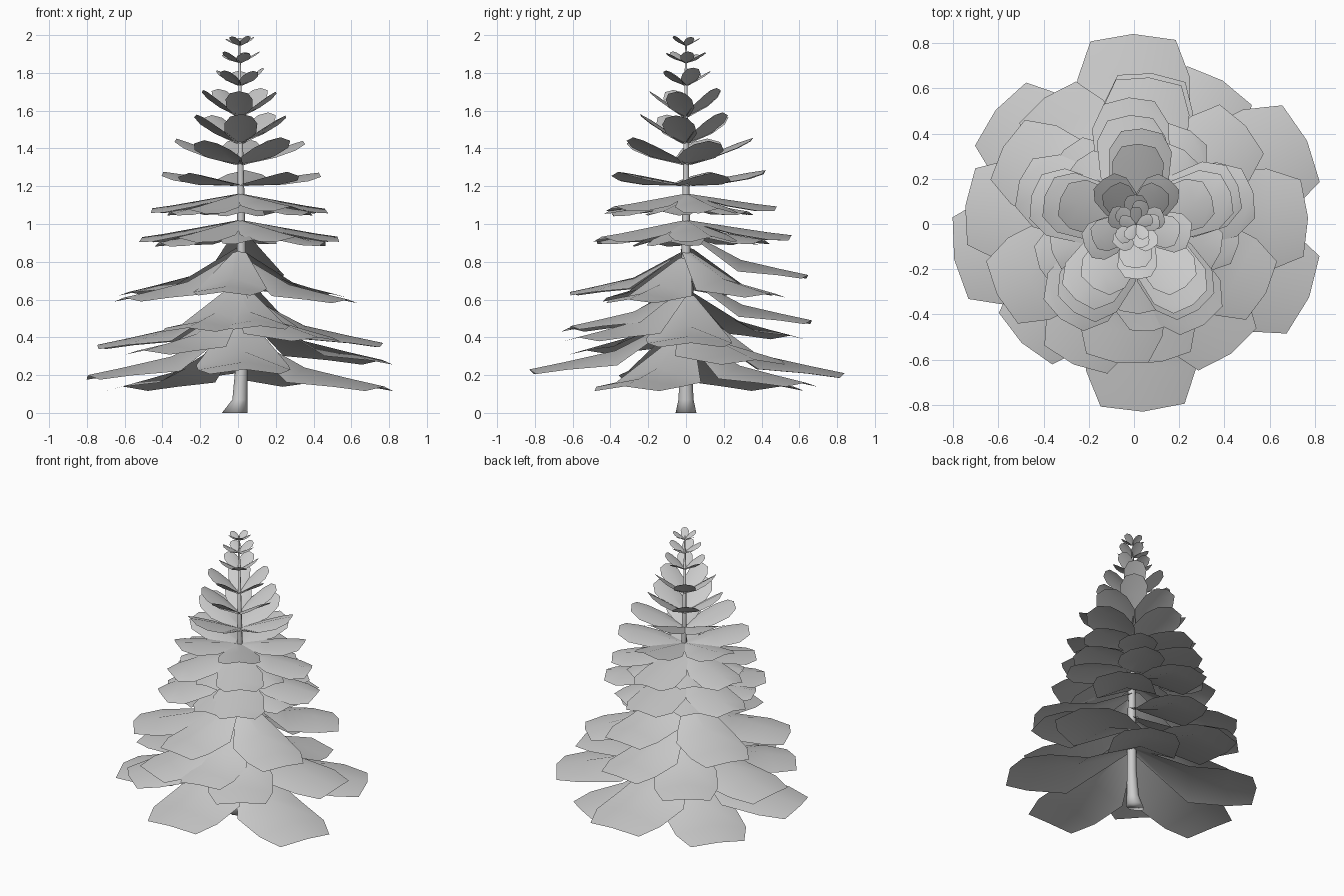
import bpy, bmesh, math, random

if "Cube" in bpy.data.objects:
    bpy.data.objects.remove(bpy.data.objects["Cube"])
random.seed(4)


def make_object(name, bm):
    for f in bm.faces:
        f.smooth = True
    mesh = bpy.data.meshes.new(name)
    bm.to_mesh(mesh)
    bm.free()
    obj = bpy.data.objects.new(name, mesh)
    bpy.context.collection.objects.link(obj)
    return obj


# Trunk: tapered octagon with a root flare
def trunk():
    bm = bmesh.new()
    rings = []
    for z, r, dx in [(0, .055, -.005), (.07, .04, .01), (.25, .032, .019),
                     (.8, .025, .019), (1.3, .016, .014), (1.97, .004, .008)]:
        rings.append([bm.verts.new((dx + r * math.cos(i * math.pi / 4),
                                    r * math.sin(i * math.pi / 4), z)) for i in range(8)])
    rings[0][4].co.x = -.085
    bm.faces.new(rings[0][::-1])
    bm.faces.new(rings[-1])
    for a, b in zip(rings, rings[1:]):
        for i in range(8):
            bm.faces.new((a[i], a[(i + 1) % 8], b[(i + 1) % 8], b[i]))
    make_object("trunk", bm)


# One bough: a folded card, narrow at the trunk, broad and blunt at the tip
def bough(bm, angle, radius, tip_z, base_z, half_width):
    a = math.radians(angle)
    drop = base_z - tip_z
    # length fraction, share of drop, width fraction, edge sag, edge setback
    if drop > .12:
        stations = [(.02, 0, .2, .06, 0), (.45, .65, 1.0, .32, 0),
                    (.77, .86, 1.0, .17, 0), (1.0, 1.0, .76, .1, .035)]
    else:
        stations = [(.02, 0, .22, .06, 0), (.45, .46, .95, .22, 0),
                    (.77, .8, 1.0, .24, 0), (1.0, 1.0, .66, .16, .04)]
    rows = []
    for t, s, w, sag, back in stations:
        row = []
        for side in (-1, 0, 1):
            u = (t - back * abs(side)) * radius
            v = side * w * half_width
            z = base_z - drop * s - sag * half_width * abs(side)
            row.append(bm.verts.new((u * math.cos(a) - v * math.sin(a) + .01,
                                     u * math.sin(a) + v * math.cos(a), z)))
        rows.append(row)
    for p, q in zip(rows, rows[1:]):
        for i in range(2):
            bm.faces.new((p[i], q[i], q[i + 1], p[i + 1]))


trunk()

# Drooping lower boughs: angle, reach, tip height
LOWER = [(-23, .83, .14), (141, .80, .14), (59, .74, .16),
         (-88, .83, .23), (91, .84, .21), (191, .82, .20), (26, .84, .28),
         (226, .73, .33), (306, .71, .40), (2, .76, .37), (174, .76, .36),
         (126, .69, .41), (246, .68, .45), (84, .67, .49), (-80, .62, .46),
         (-28, .65, .60), (207, .69, .61), (42, .65, .63), (150, .68, .64),
         (262, .62, .64), (85, .65, .73)]
bm = bmesh.new()
for angle, reach, tip in LOWER:
    bough(bm, angle, reach, tip, tip + .25 * (reach / .8) + .025, reach * .295)
make_object("lower_boughs", bm)

# Upper whorls: tip height, base height, reach, first angle, width ratio
WHORLS = [(.935, 1.02, .55, -54, .31), (.91, .99, .47, -85, .31),
          (1.085, 1.16, .48, -54, .32), (1.07, 1.13, .39, -87, .32),
          (1.28, 1.21, .43, -54, .32), (1.45, 1.32, .345, -54, .33),
          (1.585, 1.43, .25, -88, .35), (1.71, 1.57, .20, -88, .36),
          (1.82, 1.735, .13, -54, .38), (1.905, 1.855, .105, -70, .35),
          (1.99, 1.945, .075, -54, .35)]
bm = bmesh.new()
for tip, base, reach, start, ratio in WHORLS:
    for k in range(5):
        bough(bm, start + 72 * k + random.uniform(-4, 4), reach * random.uniform(.97, 1.03),
              tip + random.uniform(-.01, .01), base, reach * ratio)
make_object("upper_boughs", bm)
